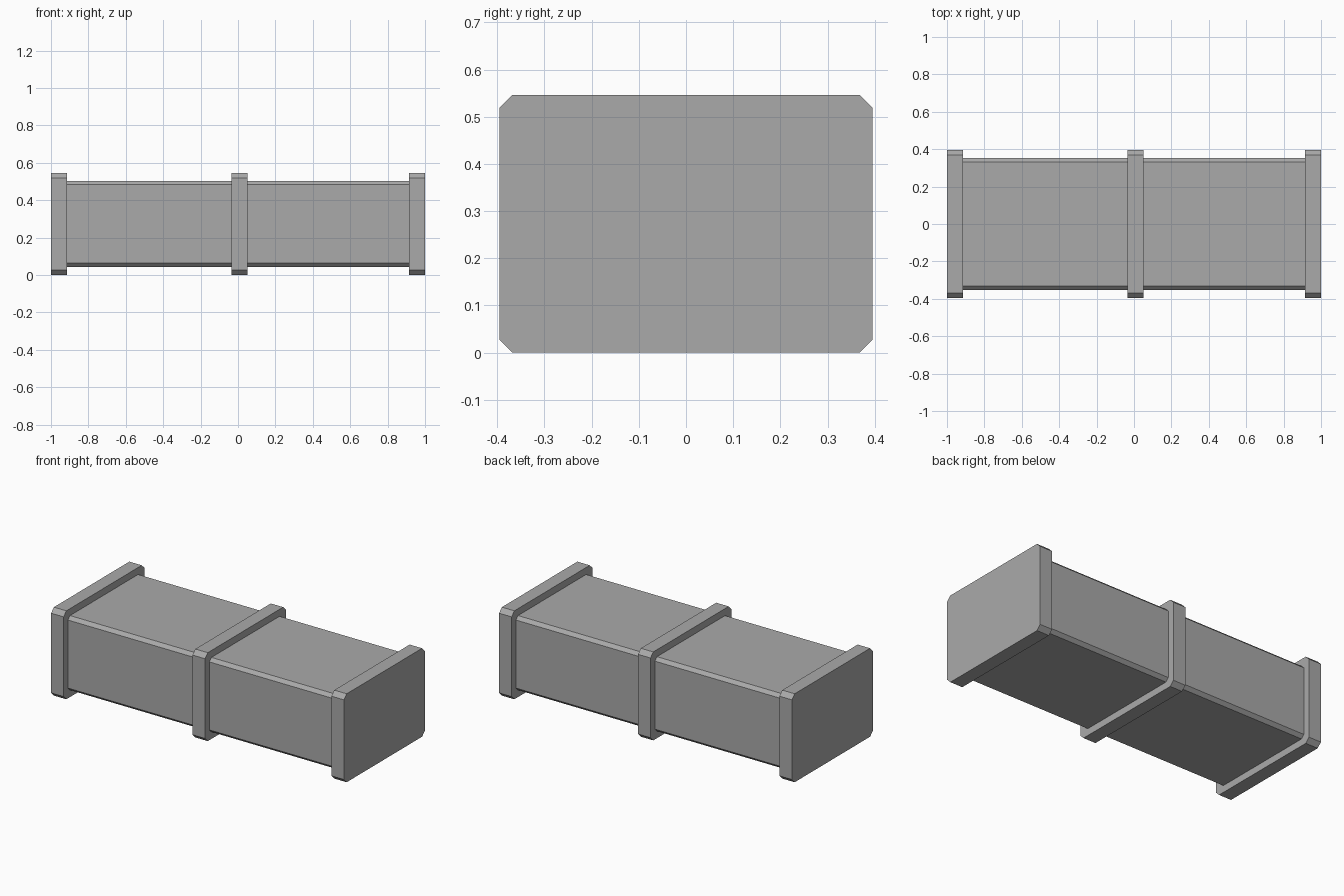
import bpy
import bmesh

cube = bpy.data.objects.get("Cube")
if cube:
    bpy.data.objects.remove(cube, do_unlink=True)

grey = bpy.data.materials.new("plain_grey")
grey.use_nodes = True
colour = (0.4, 0.4, 0.4, 1)
grey.diffuse_color = colour
grey.node_tree.nodes["Principled BSDF"].inputs["Base Color"].default_value = colour

MID_Z = 0.273


def chamfered_bar(name, x0, x1, half_y, half_z, cut):
    """Box along x whose four long edges are cut at 45 degrees."""
    corners = []
    for sy, sz in ((1, 1), (-1, 1), (-1, -1), (1, -1)):
        pair = [(sy * half_y, sz * (half_z - cut)), (sy * (half_y - cut), sz * half_z)]
        corners += pair if sy * sz > 0 else pair[::-1]
    bm = bmesh.new()
    profile = bm.faces.new([bm.verts.new((x0, y, MID_Z + z)) for y, z in corners])
    grown = bmesh.ops.extrude_face_region(bm, geom=[profile], use_keep_orig=True)
    moved = [v for v in grown["geom"] if isinstance(v, bmesh.types.BMVert)]
    bmesh.ops.translate(bm, verts=moved, vec=(x1 - x0, 0, 0))
    bmesh.ops.recalc_face_normals(bm, faces=bm.faces)
    mesh = bpy.data.meshes.new(name)
    bm.to_mesh(mesh)
    bm.free()
    mesh.materials.append(grey)
    obj = bpy.data.objects.new(name, mesh)
    bpy.context.collection.objects.link(obj)


# Long duct body
chamfered_bar("duct_body", -0.95, 0.95, 0.352, 0.23, 0.02)

# Raised collars at both ends and near the middle
for name, x0, x1 in (("right_collar", -1, -0.915),
                     ("middle_collar", -0.034, 0.051),
                     ("left_collar", 0.915, 1)):
    chamfered_bar(name, x0, x1, 0.395, MID_Z, 0.027)
